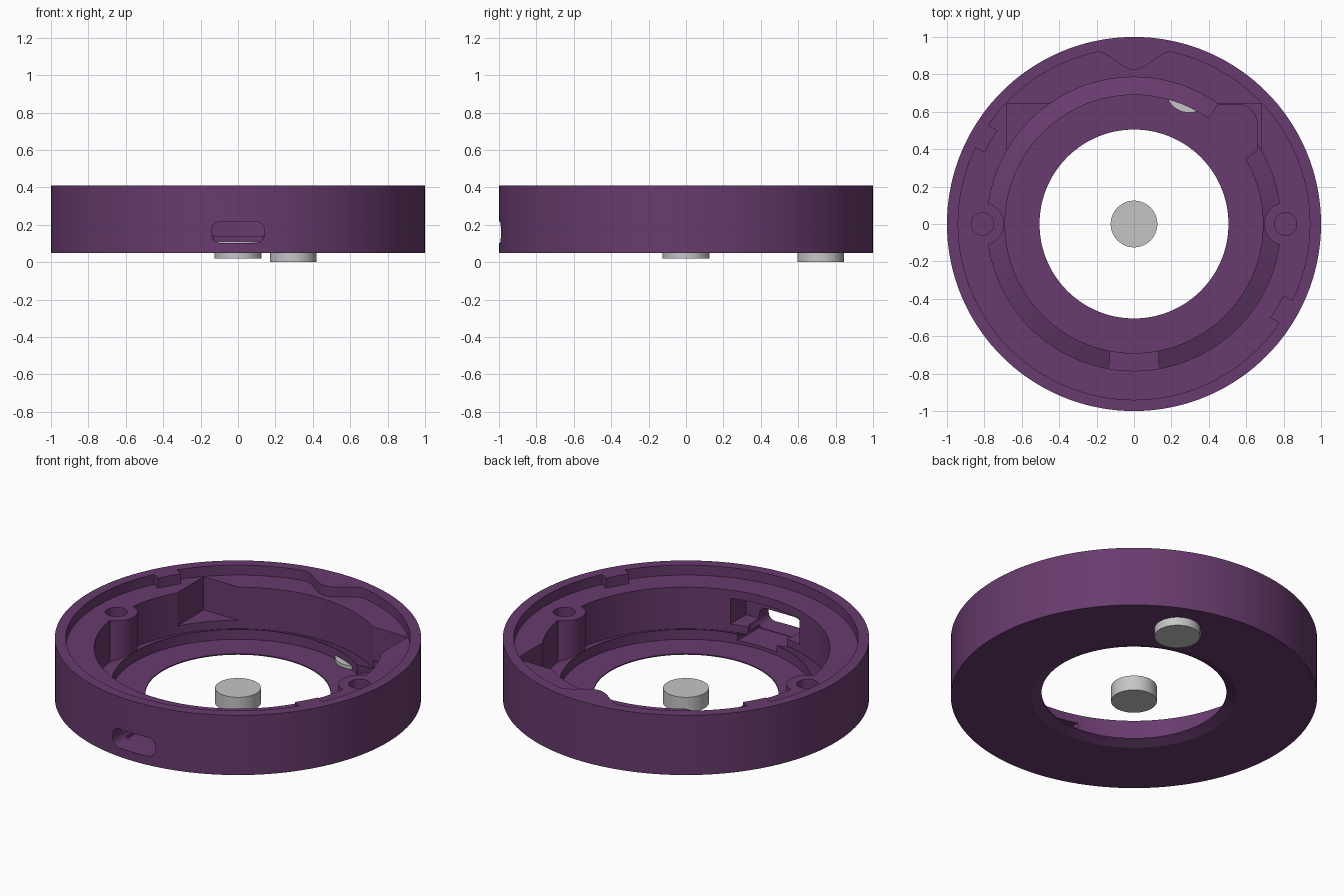
import bpy, bmesh
from math import sin, cos, pi, radians
from mathutils import Matrix

if "Cube" in bpy.data.objects:
    bpy.data.objects.remove(bpy.data.objects["Cube"])


def material(name, rgb):
    m = bpy.data.materials.new(name)
    m.use_nodes = True
    m.diffuse_color = (*rgb, 1)
    m.node_tree.nodes["Principled BSDF"].inputs["Base Color"].default_value = (*rgb, 1)
    return m


PURPLE = material("purple plastic", (0.138, 0.044, 0.156))
GREY = material("grey metal", (0.56, 0.56, 0.56))


def finish(bm, name, mat):
    bmesh.ops.recalc_face_normals(bm, faces=bm.faces[:])
    mesh = bpy.data.meshes.new(name)
    bm.to_mesh(mesh)
    bm.free()
    mesh.materials.append(mat)
    ob = bpy.data.objects.new(name, mesh)
    bpy.context.collection.objects.link(ob)
    return ob


def prism(name, pts, z0, z1, mat=PURPLE, upright=False):
    """Extrude an outline along z, or along -y when upright."""
    bm = bmesh.new()
    face = bm.faces.new([bm.verts.new((x, y, z0)) for x, y in pts])
    out = bmesh.ops.extrude_face_region(bm, geom=[face])
    moved = [v for v in out["geom"] if isinstance(v, bmesh.types.BMVert)]
    bmesh.ops.translate(bm, verts=moved, vec=(0, 0, z1 - z0))
    if upright:
        bm.transform(Matrix.Rotation(pi / 2, 4, "X"))
    return finish(bm, name, mat)


def arc(cx, cy, r, a0, a1, n):
    return [(cx + r * cos(radians(a0 + (a1 - a0) * i / n)),
             cy + r * sin(radians(a0 + (a1 - a0) * i / n))) for i in range(n + 1)]


def disc(name, cx, cy, r, z0, z1, mat=PURPLE, n=48):
    return prism(name, arc(cx, cy, r, 0, 360, n)[:-1], z0, z1, mat)


def rect(x0, x1, y0, y1):
    return [(x0, y0), (x1, y0), (x1, y1), (x0, y1)]


def lathe(name, profile, n=144):
    bm = bmesh.new()
    rings = [[bm.verts.new((r * cos(2 * pi * i / n), r * sin(2 * pi * i / n), z))
              for i in range(n)] for r, z in profile]
    for k, a in enumerate(rings):
        b = rings[(k + 1) % len(rings)]
        for i in range(n):
            j = (i + 1) % n
            bm.faces.new((a[i], a[j], b[j], b[i]))
    return finish(bm, name, PURPLE)


# Ring body with lip, ledge, sloped inner rib and chamfered opening
body = lathe("ring_housing", [
    (0.56, 0.05), (1, 0.05), (1, 0.41), (0.94, 0.41), (0.94, 0.35), (0.785, 0.35),
    (0.785, 0.10), (0.69, 0.14), (0.69, 0.08), (0.505, 0.08), (0.505, 0.073)])


def combine(tool, operation):
    mod = body.modifiers.new(tool.name, "BOOLEAN")
    mod.operation = operation
    mod.solver = "EXACT"
    mod.object = tool
    bpy.context.view_layer.objects.active = body
    bpy.ops.object.modifier_apply(modifier=mod.name)
    bpy.data.objects.remove(tool)


# Screw bosses and bayonet tabs on opposite sides
for side in (1, -1):
    combine(disc("screw_boss", 0.81 * side, 0, 0.115, 0.07, 0.35), "UNION")
    mid = -30 if side == 1 else 150
    tab = arc(0, 0, 0.885, mid - 4.5, mid + 4.5, 6) + arc(0, 0, 0.97, mid + 4, mid - 4, 6)
    combine(prism("lip_tab", tab, 0.34, 0.41), "UNION")

# Alignment bump at the back of the lip
bump = [(x / 100, 0.825 + 0.0475 * (1 - cos(pi * x / 20))) for x in range(-20, 21, 2)]
combine(prism("lip_bump", bump + arc(0, 0, 0.97, 78, 102, 12), 0.34, 0.41), "UNION")

# Screw holes
for side in (1, -1):
    combine(disc("screw_hole", 0.81 * side, 0, 0.06, 0.15, 0.4, n=32), "DIFFERENCE")

# Square clearance at the back corners, deeper rounded pocket at back left
combine(prism("corner_clearance", rect(-0.68, 0.68, 0.2, 0.645), 0.15, 0.36), "DIFFERENCE")
pocket = [(0.4, 0.3), (0.6, 0.35), (0.66, 0.4)] + arc(0.55, 0.53, 0.11, 0, 90, 8) \
    + [(0.45, 0.64), (0.4, 0.565)]
combine(prism("rounded_pocket", pocket, 0.081, 0.25), "DIFFERENCE")

# Port recess and rounded slot through the front wall
combine(prism("port_recess", rect(-0.23, 0.23, 0.145, 0.3), 0.7, 0.9, upright=True), "DIFFERENCE")
combine(prism("port_channel", rect(-0.13, 0.13, 0.1, 0.29), 0.6, 0.88, upright=True), "DIFFERENCE")
slot = []
for cx, cz, a in ((0.095, 0.17, 0), (-0.095, 0.17, 90), (-0.095, 0.15, 180), (0.095, 0.15, 270)):
    slot += arc(cx, cz, 0.047, a, a + 90, 6)
combine(prism("port_slot", slot, 0.8, 1.05, upright=True), "DIFFERENCE")

# Loose centre disc and the disc set into the base
centre = disc("centre_disc", 0, 0, 0.125, 0.02, 0.11, GREY)
foot = disc("base_disc", 0.295, 0.72, 0.125, 0, 0.1, GREY)

for ob in (body, centre, foot):
    bpy.ops.object.select_all(action="DESELECT")
    ob.select_set(True)
    bpy.context.view_layer.objects.active = ob
    bpy.ops.object.shade_smooth_by_angle(angle=radians(20))
